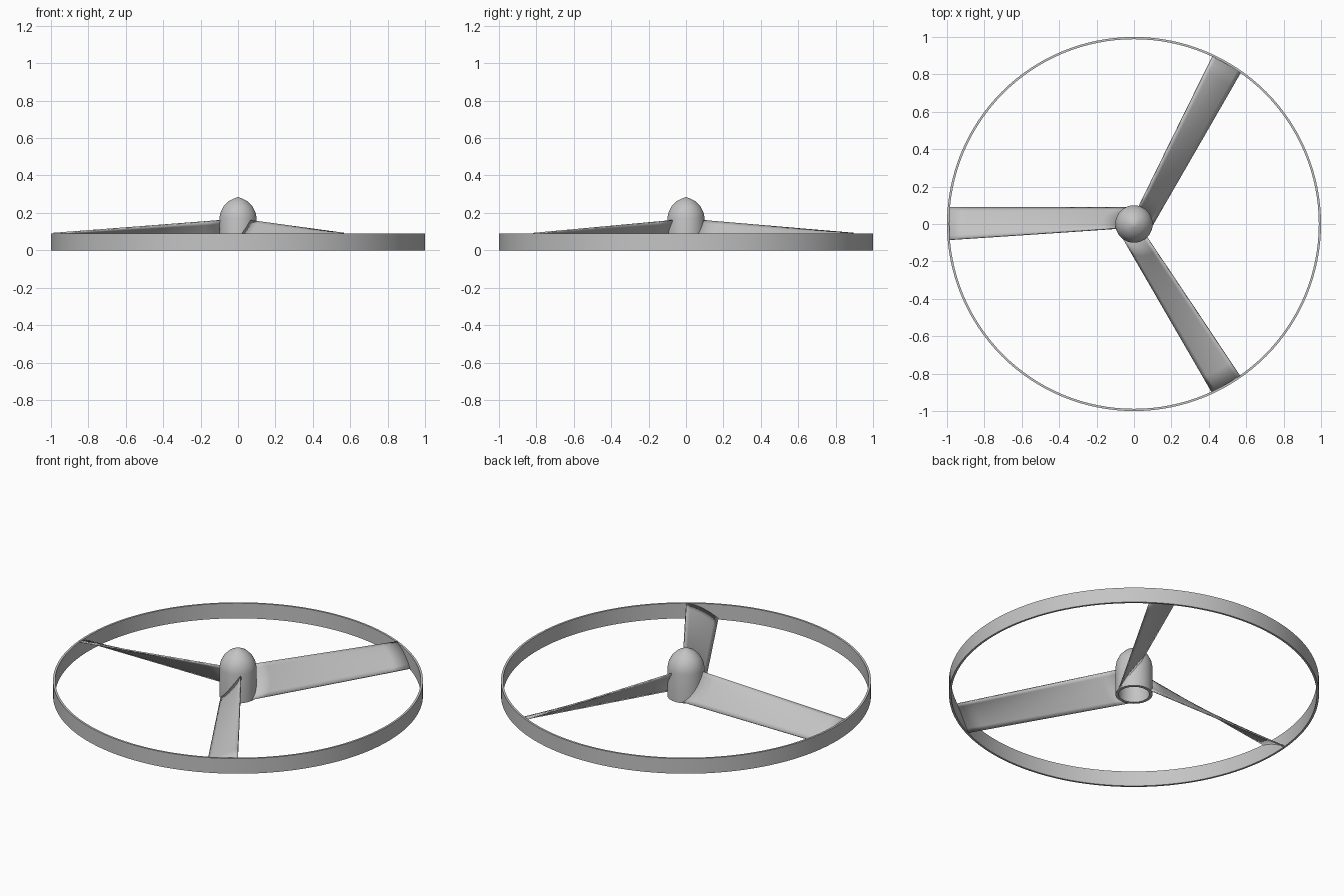
import bpy
import bmesh
from math import radians, sqrt, pi
from mathutils import Matrix

cube = bpy.data.objects.get("Cube")
if cube:
    bpy.data.objects.remove(cube, do_unlink=True)

RING_OUTER, RING_INNER, RING_HEIGHT = 1.0, 0.988, 0.09

grey = bpy.data.materials.new("plain_grey")
grey.use_nodes = True
grey.diffuse_color = (0.55, 0.55, 0.55, 1)
grey.node_tree.nodes["Principled BSDF"].inputs["Base Color"].default_value = (0.55, 0.55, 0.55, 1)


def finish(name, bm):
    bmesh.ops.remove_doubles(bm, verts=bm.verts, dist=1e-5)
    bmesh.ops.recalc_face_normals(bm, faces=bm.faces)
    mesh = bpy.data.meshes.new(name)
    bm.to_mesh(mesh)
    bm.free()
    mesh.materials.append(grey)
    obj = bpy.data.objects.new(name, mesh)
    bpy.context.collection.objects.link(obj)
    bpy.ops.object.select_all(action="DESELECT")
    obj.select_set(True)
    bpy.context.view_layer.objects.active = obj
    bpy.ops.object.shade_smooth_by_angle(angle=radians(35))
    return obj


def lathe(name, profile, steps):
    """Spin a closed radius/height profile around the upright axis."""
    bm = bmesh.new()
    verts = [bm.verts.new((r, 0, z)) for r, z in profile]
    edges = [bm.edges.new((a, b)) for a, b in zip(verts, verts[1:])]
    if profile[0][0] > 0 and profile[-1][0] > 0:
        edges.append(bm.edges.new((verts[-1], verts[0])))
    bmesh.ops.spin(bm, geom=verts + edges, cent=(0, 0, 0), axis=(0, 0, 1),
                   angle=2 * pi, steps=steps, use_merge=False)
    return finish(name, bm)


# Thin outer ring
lathe("outer_ring", [(RING_INNER, 0), (RING_OUTER, 0),
                     (RING_OUTER, RING_HEIGHT), (RING_INNER, RING_HEIGHT)], 128)

# Hub: a domed cap, hollow and open underneath
lathe("hub", [(0, 0.284), (0.02, 0.278), (0.05, 0.262), (0.078, 0.234), (0.094, 0.202),
              (0.1, 0.17), (0.1, 0), (0.083, 0), (0.083, 0.165), (0.065, 0.215),
              (0.04, 0.24), (0, 0.25)], 48)


def blade_point(t, c):
    """t runs from root to tip, c from the low edge to the high edge."""
    low_y, high_y = 0.088, -0.023 - 0.062 * t
    y = low_y + (high_y - low_y) * c
    z = 0.004 + c * (0.156 - 0.07 * t) + 0.05 * c * (1 - c) * t
    root_x = -sqrt(max(0.092 ** 2 - y * y, 0))
    tip_x = -sqrt(0.99 ** 2 - y * y)
    return root_x + (tip_x - root_x) * t, y, z


def blade(name, turn):
    bm = bmesh.new()
    spans, chords = 10, 8
    grid = [[bm.verts.new(blade_point(i / spans, j / chords)) for j in range(chords + 1)]
            for i in range(spans + 1)]
    for i in range(spans):
        for j in range(chords):
            bm.faces.new((grid[i][j], grid[i + 1][j], grid[i + 1][j + 1], grid[i][j + 1]))
    bmesh.ops.rotate(bm, verts=bm.verts, cent=(0, 0, 0), matrix=Matrix.Rotation(turn, 3, "Z"))
    obj = finish(name, bm)
    solid = obj.modifiers.new("thickness", "SOLIDIFY")
    solid.thickness = 0.008
    solid.offset = 0


# Three twisted blades joining hub to ring
for index, side in enumerate(("right", "front_left", "back_left")):
    blade(side + "_blade", radians(120 * index))
